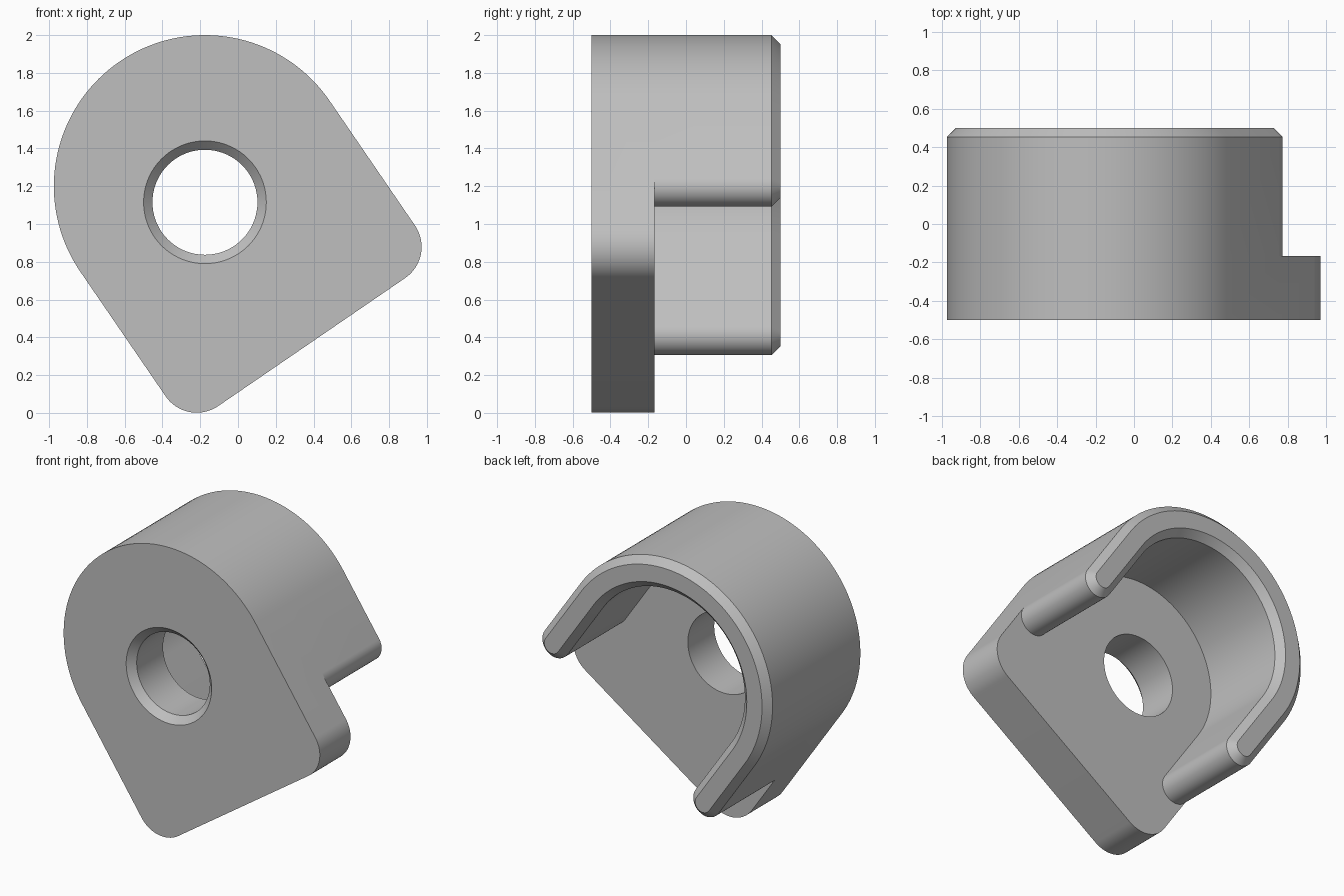
import bpy
import bmesh
from math import sin, cos, pi, radians

if "Cube" in bpy.data.objects:
    bpy.data.objects.remove(bpy.data.objects["Cube"], do_unlink=True)

# Main dimensions
CENTER_X, CENTER_Z = -0.175, 1.2
TILT = radians(55.6)            # direction the open end points, below horizontal
RADIUS, LENGTH, CORNER = 0.8, 1.0, 0.2
HALF_WALL, ARM = 0.105, 0.48
HOLE, BEVEL = 0.278, 0.047
HOLE_DROP = 0.085
FRONT, FLOOR, BACK = -0.5, -0.167, 0.5


def arc(u, v, r, start, end, steps):
    """Points on an arc in the tilted profile frame, angles in degrees."""
    angles = [radians(start + (end - start) * i / steps) for i in range(steps + 1)]
    return [(u + r * cos(a), v + r * sin(a)) for a in angles]


def to_world(points):
    return [(CENTER_X + cos(TILT) * u + sin(TILT) * v,
             CENTER_Z - sin(TILT) * u + cos(TILT) * v) for u, v in points]


def wall_parts(inset):
    """Outer side, right tip, inner side and left tip of the curved wall."""
    mid = RADIUS - HALF_WALL
    h = HALF_WALL - inset
    outer = [(ARM, -mid - h)] + arc(0, 0, mid + h, 270, 90, 72) + [(ARM, mid + h)]
    right_tip = arc(ARM, mid, h, 90, -90, 20)[1:]
    inner = arc(0, 0, mid - h, 90, 270, 72)
    left_tip = arc(ARM, -mid, h, 90, -90, 20)[:-1]
    return outer, right_tip, inner, left_tip


bm = bmesh.new()
shared = {}


def ring(points, y):
    """Vertices of one loop; matching positions share a vertex."""
    verts = []
    for x, z in points:
        key = (round(x, 5), round(y, 5), round(z, 5))
        if key not in shared:
            shared[key] = bm.verts.new((x, y, z))
        verts.append(shared[key])
    return verts


def bridge(a, b):
    for i in range(len(a)):
        bm.faces.new((a[i - 1], a[i], b[i], b[i - 1]))


def fill(*loops):
    """Flat face between an outline and a hole."""
    edges = []
    for loop in loops:
        for i in range(len(loop)):
            pair = (loop[i - 1], loop[i])
            edges.append(bm.edges.get(pair) or bm.edges.new(pair))
    bmesh.ops.triangle_fill(bm, use_beauty=True, edges=edges, normal=(0, 1, 0))


# Base plate rim with two rounded corners
outer, right_tip, inner, left_tip = wall_parts(0)
u, v = LENGTH - CORNER, RADIUS - CORNER
corners = arc(u, v, CORNER, 90, 0, 20) + arc(u, -v, CORNER, 0, -90, 20)
plate = to_world(outer + corners)
plate_front = ring(plate, FRONT)
bridge(plate_front, ring(plate, FLOOR))

# Curved wall with rounded tips and a bevelled rim
wall = to_world(outer + right_tip + inner + left_tip)
wall_rim = ring(wall, BACK - BEVEL)
bridge(ring(wall, FLOOR), wall_rim)
wall_top = ring(to_world(sum(wall_parts(BEVEL), [])), BACK)
bridge(wall_rim, wall_top)
bm.faces.new(wall_top)


# Through hole, countersunk at the front
def hole_ring(r, y):
    turn = [2 * pi * i / 72 for i in range(72)]
    return ring([(CENTER_X + r * cos(a), CENTER_Z - HOLE_DROP + r * sin(a))
                 for a in turn], y)


hole_front = hole_ring(HOLE + BEVEL, FRONT)
hole_neck = hole_ring(HOLE, FRONT + BEVEL)
hole_back = hole_ring(HOLE, FLOOR)
bridge(hole_front, hole_neck)
bridge(hole_neck, hole_back)

# Front face and the floor inside the wall
fill(plate_front, hole_front)
floor = corners + [outer[0]] + (right_tip + inner + left_tip)[::-1] + [outer[-1]]
fill(ring(to_world(floor), FLOOR), hole_back)

bmesh.ops.recalc_face_normals(bm, faces=bm.faces[:])
mesh = bpy.data.meshes.new("bracket_housing")
bm.to_mesh(mesh)
bm.free()
housing = bpy.data.objects.new("bracket_housing", mesh)
bpy.context.collection.objects.link(housing)

# Plain grey material
grey = bpy.data.materials.new("plain_grey")
grey.use_nodes = True
color = (0.52, 0.52, 0.52, 1)
grey.diffuse_color = color
grey.node_tree.nodes["Principled BSDF"].inputs["Base Color"].default_value = color
mesh.materials.append(grey)

# Smooth curves, sharp edges
bpy.ops.object.select_all(action="DESELECT")
housing.select_set(True)
bpy.context.view_layer.objects.active = housing
bpy.ops.object.shade_smooth_by_angle(angle=radians(30))
